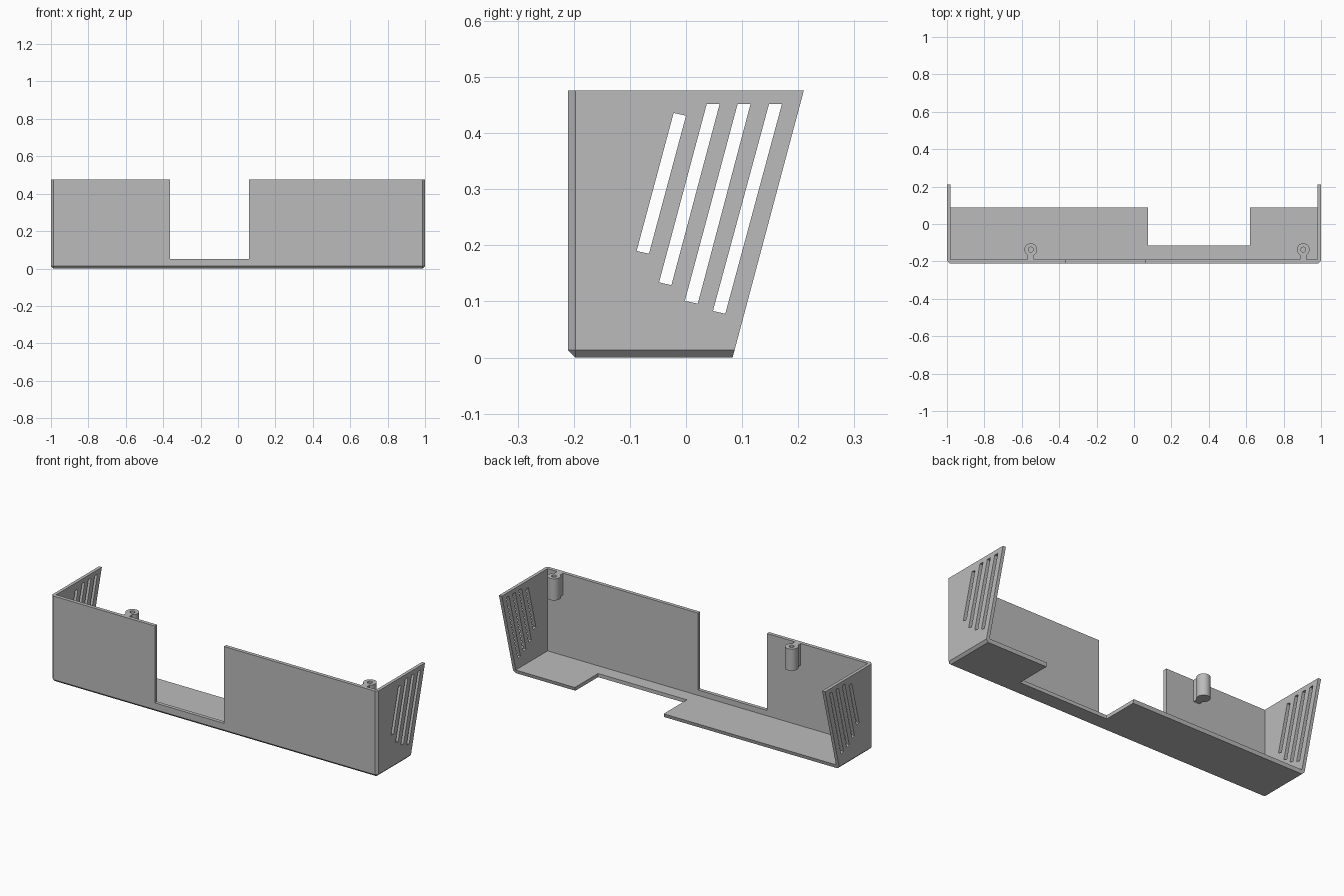
import bpy, bmesh, math
from mathutils import Vector

if "Cube" in bpy.data.objects:
    bpy.data.objects.remove(bpy.data.objects["Cube"], do_unlink=True)

HEIGHT, FRONT, WALL, CHAMFER = 0.476, -0.21, 0.02, 0.013

grey = bpy.data.materials.new("light grey plastic")
grey.use_nodes = True
grey.diffuse_color = (0.5, 0.5, 0.5, 1)
grey.node_tree.nodes["Principled BSDF"].inputs["Base Color"].default_value = (0.5, 0.5, 0.5, 1)


def finish(name, bm):
    bmesh.ops.recalc_face_normals(bm, faces=bm.faces)
    mesh = bpy.data.meshes.new(name)
    bm.to_mesh(mesh)
    bm.free()
    mesh.materials.append(grey)
    obj = bpy.data.objects.new(name, mesh)
    bpy.context.collection.objects.link(obj)
    return obj


def side_prism(profile, x0, x1):
    """Extrude a (y, z) outline along x."""
    bm = bmesh.new()
    face = bm.faces.new([bm.verts.new((x0, y, z)) for y, z in profile])
    out = bmesh.ops.extrude_face_region(bm, geom=[face])
    verts = [v for v in out["geom"] if isinstance(v, bmesh.types.BMVert)]
    bmesh.ops.translate(bm, verts=verts, vec=(x1 - x0, 0, 0))
    return bm


def box(name, x0, x1, y0, y1, z0, z1):
    return finish(name, side_prism([(y0, z0), (y1, z0), (y1, z1), (y0, z1)], x0, x1))


def cylinder(name, x, y, z0, z1, radius):
    bm = bmesh.new()
    bmesh.ops.create_cone(bm, cap_ends=True, segments=32, radius1=radius,
                          radius2=radius, depth=z1 - z0)
    bmesh.ops.translate(bm, verts=bm.verts, vec=(x, y, (z0 + z1) / 2))
    return finish(name, bm)


def combine(target, tool, operation="DIFFERENCE"):
    mod = target.modifiers.new("shape", "BOOLEAN")
    mod.operation, mod.object, mod.solver = operation, tool, "EXACT"
    bpy.context.view_layer.objects.active = target
    bpy.ops.object.modifier_apply(modifier=mod.name)
    bpy.data.objects.remove(tool, do_unlink=True)


# Outer body with a raked back, chamfered along the front and bottom edges
bm = side_prism([(FRONT, 0), (0.083, 0), (0.21, HEIGHT), (FRONT, HEIGHT)], -1, 1)


def is_chamfered(edge):
    a, b = (v.co for v in edge.verts)
    mid = (a + b) / 2
    at_front, at_bottom, at_side = mid.y < FRONT + 0.01, mid.z < 0.01, abs(mid.x) > 0.99
    return at_front + at_bottom + at_side == 2


bmesh.ops.bevel(bm, geom=[e for e in bm.edges if is_chamfered(e)],
                offset=CHAMFER, segments=1, affect="EDGES")
shell = finish("enclosure_shell", bm)

# Hollow interior, front wall opening and floor cutout
combine(shell, box("cavity", -1 + WALL * 0.9, 1 - WALL * 0.9, FRONT + WALL, 1, WALL, 1))
combine(shell, box("front_opening", -0.363, 0.06, -0.5, -0.15, 0.05, 1))
combine(shell, box("floor_cutout", 0.075, 0.62, -0.115, 0.5, -0.2, 0.2))

# Slanted vents through both side walls
vents = [
    [(-0.088, 0.19), (-0.066, 0.185), (0, 0.431), (-0.022, 0.436)],
    [(-0.048, 0.134), (-0.026, 0.129), (0.06, 0.452), (0.037, 0.452)],
    [(-0.002, 0.101), (0.021, 0.096), (0.115, 0.452), (0.092, 0.452)],
    [(0.048, 0.083), (0.07, 0.078), (0.171, 0.452), (0.148, 0.452)],
]
for outline in vents:
    combine(shell, finish("vent", side_prism(outline, -1.2, 1.2)))

# Screw bosses, each tied to the front wall by a short rib
for name, x in (("right_screw_boss", -0.552), ("left_screw_boss", 0.905)):
    y, base = -0.137, HEIGHT - 0.12
    boss = cylinder(name, x, y, base, HEIGHT, 0.034)
    combine(boss, box("rib", x - 0.018, x + 0.018, FRONT + WALL, y, base, HEIGHT), "UNION")
    combine(boss, cylinder("screw_hole", x, y, base + 0.02, HEIGHT + 0.1, 0.013))
    bpy.ops.object.select_all(action="DESELECT")
    boss.select_set(True)
    bpy.context.view_layer.objects.active = boss
    bpy.ops.object.shade_smooth_by_angle(angle=math.radians(30))
